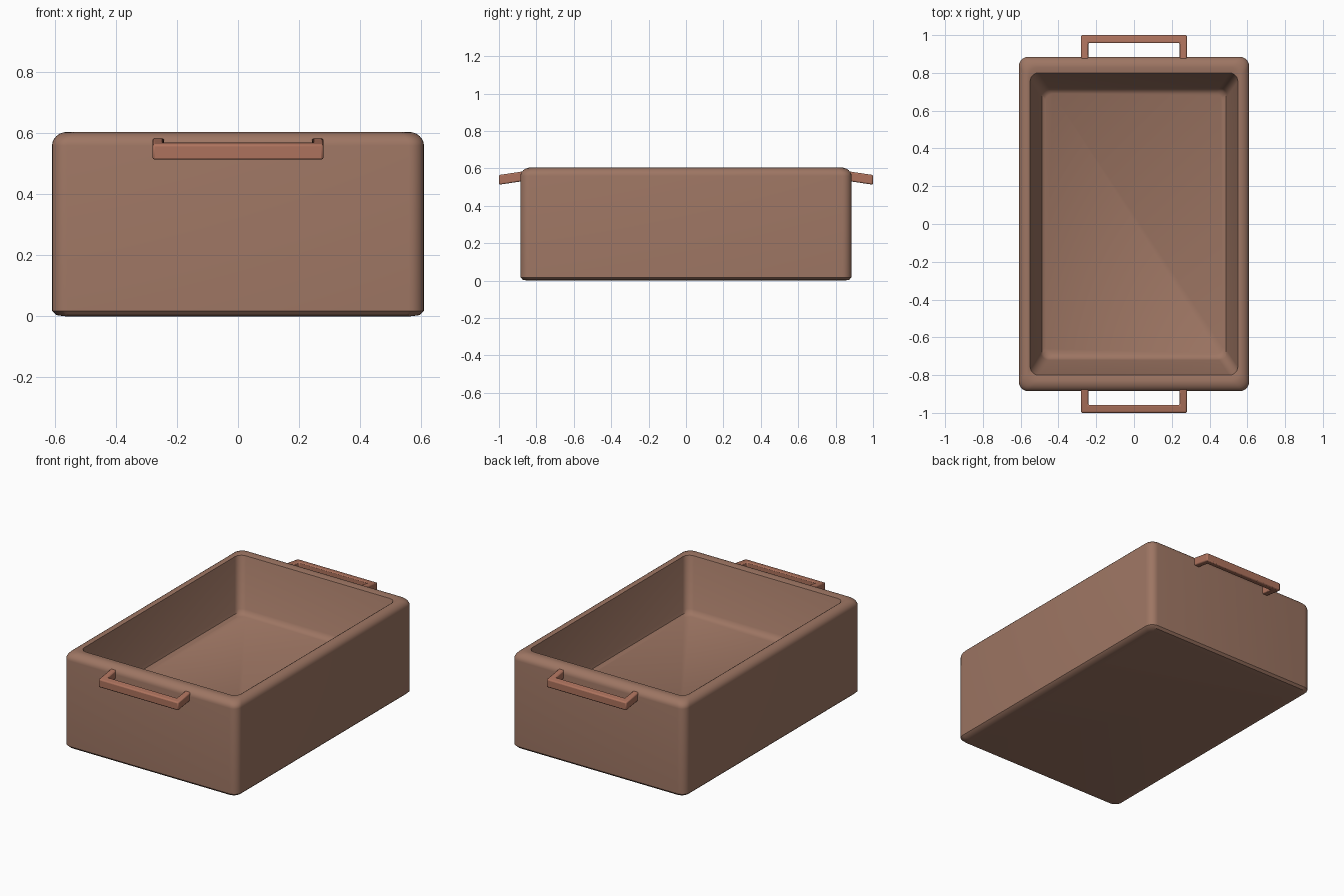
import bpy, bmesh
from math import sin, cos, pi

if "Cube" in bpy.data.objects:
    bpy.data.objects.remove(bpy.data.objects["Cube"])


def material(name, color):
    m = bpy.data.materials.new(name)
    m.diffuse_color = (*color, 1)
    m.use_nodes = True
    m.node_tree.nodes["Principled BSDF"].inputs["Base Color"].default_value = m.diffuse_color
    return m


def finish(name, bm, mat):
    bmesh.ops.recalc_face_normals(bm, faces=bm.faces[:])
    me = bpy.data.meshes.new(name)
    bm.to_mesh(me)
    bm.free()
    ob = bpy.data.objects.new(name, me)
    bpy.context.collection.objects.link(ob)
    me.materials.append(mat)
    bpy.ops.object.select_all(action='DESELECT')
    bpy.context.view_layer.objects.active = ob
    ob.select_set(True)
    bpy.ops.object.shade_smooth_by_angle(angle=0.6)
    return ob


def rounded_ring(bm, hx, hy, r, z, seg=6):
    ring = []
    for q, (sx, sy) in enumerate([(1, 1), (-1, 1), (-1, -1), (1, -1)]):
        for i in range(seg + 1):
            a = (q + i / seg) * pi / 2
            ring.append(bm.verts.new((sx * (hx - r) + r * cos(a),
                                      sy * (hy - r) + r * sin(a), z)))
    return ring


body_mat = material("body_brown", (0.34, 0.18, 0.125))
handle_mat = material("handle_copper", (0.42, 0.17, 0.11))

# Tray body: half width, half length, corner radius, height from base over rim to floor
profile = [(0.565, 0.84, 0.03, 0.0), (0.595, 0.872, 0.045, 0.004),
           (0.61, 0.885, 0.05, 0.018)]
for i in range(7):
    a = i / 6 * pi / 2
    profile.append((0.56 + 0.05 * cos(a), 0.83 + 0.055 * cos(a), 0.05, 0.56 + 0.045 * sin(a)))
profile += [(0.55, 0.80, 0.045, 0.60), (0.495, 0.72, 0.045, 0.305),
            (0.488, 0.71, 0.045, 0.285), (0.47, 0.69, 0.04, 0.273)]
bm = bmesh.new()
rings = [rounded_ring(bm, *p) for p in profile]
for lo, hi in zip(rings, rings[1:]):
    n = len(lo)
    for i in range(n):
        j = (i + 1) % n
        bm.faces.new((lo[i], lo[j], hi[j], hi[i]))
bm.faces.new(rings[0])
bm.faces.new(rings[-1])
finish("tray_body", bm, body_mat)


# U-shaped handles, drooping slightly outwards
def handle(name, side):
    outline = [(-0.28, 0.84), (-0.28, 1.0), (0.28, 1.0), (0.28, 0.84),
               (0.242, 0.84), (0.242, 0.958), (-0.242, 0.958), (-0.242, 0.84)]
    bm = bmesh.new()
    low, top = [], []
    for x, y in outline:
        z = 0.558 - 0.15 * (y - 0.86)
        low.append(bm.verts.new((x, side * y, z - 0.024)))
        top.append(bm.verts.new((x, side * y, z + 0.028)))
    for loop in (low, top):
        for ids in ((0, 1, 6, 7), (1, 2, 5, 6), (2, 3, 4, 5)):
            bm.faces.new([loop[i] for i in ids])
    for i in range(8):
        j = (i + 1) % 8
        bm.faces.new((low[i], low[j], top[j], top[i]))
    ob = finish(name, bm, handle_mat)
    b = ob.modifiers.new("soft_edges", 'BEVEL')
    b.width = 0.007
    b.segments = 2
    b.limit_method = 'ANGLE'


handle("front_handle", -1)
handle("back_handle", 1)
